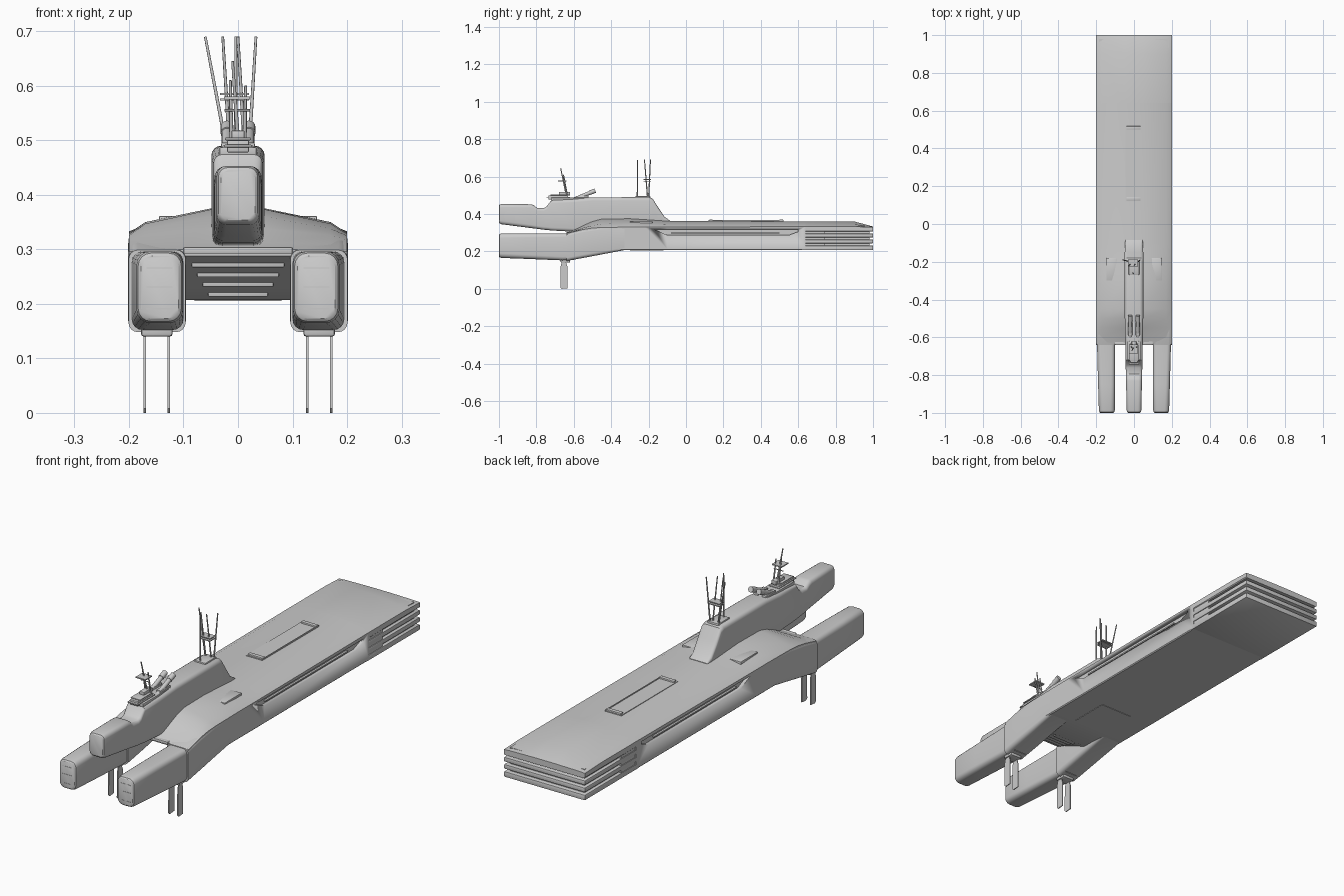
import bpy, bmesh, math
from mathutils import Vector


def finish(name, bm, angle=30):
    bmesh.ops.recalc_face_normals(bm, faces=bm.faces)
    me = bpy.data.meshes.new(name)
    bm.to_mesh(me)
    bm.free()
    ob = bpy.data.objects.new(name, me)
    bpy.context.collection.objects.link(ob)
    bpy.ops.object.select_all(action='DESELECT')
    ob.select_set(True)
    bpy.context.view_layer.objects.active = ob
    bpy.ops.object.shade_smooth_by_angle(angle=math.radians(angle))
    return ob


def loft(name, rings, angle=30):
    bm = bmesh.new()
    vs = [[bm.verts.new(p) for p in r] for r in rings]
    n = len(rings[0])
    for a, b in zip(vs, vs[1:]):
        for i in range(n):
            j = (i + 1) % n
            bm.faces.new((a[i], a[j], b[j], b[i]))
    bm.faces.new(vs[0])
    bm.faces.new(vs[-1])
    return finish(name, bm, angle)


def round_rect(y, x0, x1, z0, z1, r, seg=4):
    pts = []
    for k, (cx, cz) in enumerate([(x1 - r, z1 - r), (x0 + r, z1 - r), (x0 + r, z0 + r), (x1 - r, z0 + r)]):
        for s in range(seg + 1):
            a = math.pi / 2 * (k + s / seg)
            pts.append((cx + r * math.cos(a), y, cz + r * math.sin(a)))
    return pts


def box(name, x0, x1, y0, y1, z0, z1, bevel=0.0):
    bm = bmesh.new()
    bmesh.ops.create_cube(bm, size=1)
    for v in bm.verts:
        v.co = ((x0 + x1) / 2 + v.co.x * (x1 - x0), (y0 + y1) / 2 + v.co.y * (y1 - y0),
                (z0 + z1) / 2 + v.co.z * (z1 - z0))
    if bevel:
        bmesh.ops.bevel(bm, geom=bm.edges[:], offset=bevel, segments=2, affect='EDGES', profile=0.5)
    return finish(name, bm)


def rod(name, a, b, r0, r1=None, seg=8):
    a, b = Vector(a), Vector(b)
    bm = bmesh.new()
    bmesh.ops.create_cone(bm, cap_ends=True, segments=seg, radius1=r0, radius2=r1 or r0, depth=(b - a).length)
    q = (b - a).to_track_quat('Z', 'Y')
    for v in bm.verts:
        v.co = q @ v.co + (a + b) / 2
    return finish(name, bm, 50)


def hull_ring(y, zb, ze, zm, zt, w=0.2):
    half = [(w - .004, zb), (w, zb + .004), (w, ze), (w - .03, zm), (.05, zt)]
    return [(x, y, z) for x, z in half] + [(-x, y, z) for x, z in reversed(half)]


# main hull with humped shoulders and sloped recess at the front
hull = loft('main_hull', [hull_ring(*s) for s in [
    (.64, .207, .333, .345, .36), (-.1, .207, .33, .345, .362), (-.22, .207, .33, .347, .37),
    (-.3, .207, .33, .35, .375), (-.45, .207, .328, .347, .373), (-.5, .23, .325, .338, .36),
    (-.55, .252, .317, .326, .338), (-.6, .275, .305, .309, .313), (-.635, .288, .296, .299, .301)]], 25)

# long side slots cut into the hull
for s in (1, -1):
    prof = [(-.17, .318), (.6, .318), (.6, .306), (.55, .287), (-.1, .287)]
    cut = loft('slot_cutter', [[(s * x, y, z) for y, z in prof] for x in (.185, .22)])
    cut.hide_render = True
    m = hull.modifiers.new('slot', 'BOOLEAN')
    m.operation, m.object, m.solver = 'DIFFERENCE', cut, 'EXACT'
    bpy.context.view_layer.objects.active = hull
    bpy.ops.object.modifier_apply(modifier=m.name)
    bpy.data.objects.remove(cut)
    box('slot_rail', *sorted((s * .184, s * .194)), -.08, .5, .296, .302)

# layered stern
loft('stern_deck', [hull_ring(*s) for s in [
    (.62, .306, .333, .345, .36), (.9, .306, .333, .345, .36), (1, .306, .329, .331, .333)]], 25)
box('stern_core', -.185, .185, .6, .98, .212, .335)
for z0, z1 in ((.207, .231), (.243, .263), (.275, .295)):
    box('stern_layer', -.2, .2, .62, 1, z0, z1, .003)
for s in (1, -1):
    box('stern_side_filler', *sorted((s * .18, s * .197)), .62, .74, .21, .32)

# forked arms, forward pods and landing blades
for s in (1, -1):
    def ring(y, x0, x1, z0, z1, r):
        a, b = sorted((s * x0, s * x1))
        return round_rect(y, a, b, z0, z1, r)
    loft('pod_arm', [ring(*q) for q in [
        (-.2, .1, .199, .215, .32, .01), (-.33, .098, .2, .207, .333, .012), (-.45, .096, .201, .184, .333, .016),
        (-.55, .095, .202, .165, .32, .018), (-.6, .095, .202, .156, .309, .018), (-.64, .096, .201, .148, .299, .018)]], 35)
    loft('pod', [ring(*q) for q in [
        (-.6, .1, .195, .154, .297, .02), (-.66, .1, .195, .152, .296, .02), (-.85, .1, .19, .16, .296, .022),
        (-.985, .101, .186, .165, .296, .024), (-.996, .104, .183, .168, .293, .023),
        (-1, .109, .178, .173, .288, .02)]], 35)
    for z in (.19, .23, .265):
        box('pod_front_seam', *sorted((s * .12, s * .168)), -1.001, -.99, z, z + .002)
    for x in (.127, .171):
        loft('landing_blade', [[(s * x + dx, y, z) for y, z in
             [(-.672, 0.008), (-.664, 0), (-.634, .003), (-.634, .12), (-.648, .16), (-.66, .16), (-.67, .12)]]
             for dx in (-.002, .002)])
    box('blade_mount', *sorted((s * .12, s * .178)), -.67, -.62, .14, .165, .005)
    box('shoulder_hatch', *sorted((s * .09, s * .145)), -.3, -.18, .33, .361, .002)

# panelled recess between the arms
box('recess_lip', -.1, .1, -.64, -.62, .292, .304, .002)
for i, w in enumerate((.085, .075, .065, .055)):
    y = -.6 + i * .04
    z = .274 - i * .018
    box('recess_step', -w, w, y, y + .06, z - .007, z + .01, .002)
box('belly_hatch', -.08, .08, -.3, -.12, .205, .21)

# deck hatch
box('deck_runway', -.045, .035, .12, .52, .355, .3635)
for y in (.125, .5):
    box('deck_hatch_end', -.04, .035, y, y + .018, .355, .37, .002)
box('deck_rail', .032, .036, .12, .52, .355, .367)

# tall spine and its overhanging nose
loft('spine', [round_rect(y, -w, w, zb, zt, r) for y, w, zb, zt, r in [
    (-.085, .046, .345, .364, .006), (-.115, .048, .345, .385, .015), (-.15, .049, .34, .438, .018),
    (-.18, .049, .34, .484, .018), (-.2, .049, .34, .49, .018), (-.5, .049, .33, .489, .018),
    (-.6, .047, .305, .48, .018), (-.72, .045, .312, .474, .016), (-.745, .044, .315, .44, .016),
    (-.76, .044, .316, .432, .016), (-.795, .043, .321, .432, .016), (-.815, .042, .323, .448, .018),
    (-.83, .042, .325, .452, .018), (-.985, .039, .345, .453, .018), (-.996, .036, .349, .45, .017),
    (-1, .031, .354, .445, .014)]], 35)

# bridge tiers
for x, y0, y1, z0, z1 in ((.034, -.72, -.5, .47, .487), (.026, -.745, -.62, .487, .492),
                          (.02, -.735, -.63, .478, .5), (.024, -.725, -.64, .5, .505), (.012, -.68, -.62, .5, .518)):
    box('bridge_tier', -x, x, y0, y1, z0, z1, .002)
# inclined tubes behind the bridge
for s in (1, -1):
    rod('launch_tube', (s * .02, -.6, .478), (s * .02, -.49, .523), .01, seg=16)
    rod('launch_tube_cap', (s * .02, -.515, .513), (s * .02, -.485, .525), .012, seg=16)
    box('tube_base', s * .02 - .011, s * .02 + .011, -.59, -.52, .475, .496, .003)

# rear antenna cluster
for a, b in (((-.02, -.2, .48), (-.06, -.19, .69)), ((.02, -.2, .48), (.033, -.19, .69)),
             ((-.004, -.26, .48), (-.004, -.26, .69)), ((-.015, -.205, .48), (-.028, -.222, .69)),
             ((.012, -.205, .48), (.0, -.222, .69))):
    rod('antenna', a, b, .0035, .0025)
for z in (.573, .583):
    box('antenna_crossbar', -.033, .02, -.226, -.188, z, z + .004)
box('antenna_base', -.028, .028, -.27, -.19, .482, .496, .004)

# forward mast
for a, b in (((0, -.64, .5), (-.01, -.67, .645)), ((-.012, -.635, .5), (-.014, -.655, .61)),
             ((.012, -.635, .5), (.014, -.655, .6))):
    rod('mast', a, b, .004, .0025)
box('mast_platform', -.026, .022, -.685, -.638, .575, .58)
rod('mast_spar', (-.025, -.652, .555), (.022, -.652, .555), .002)
